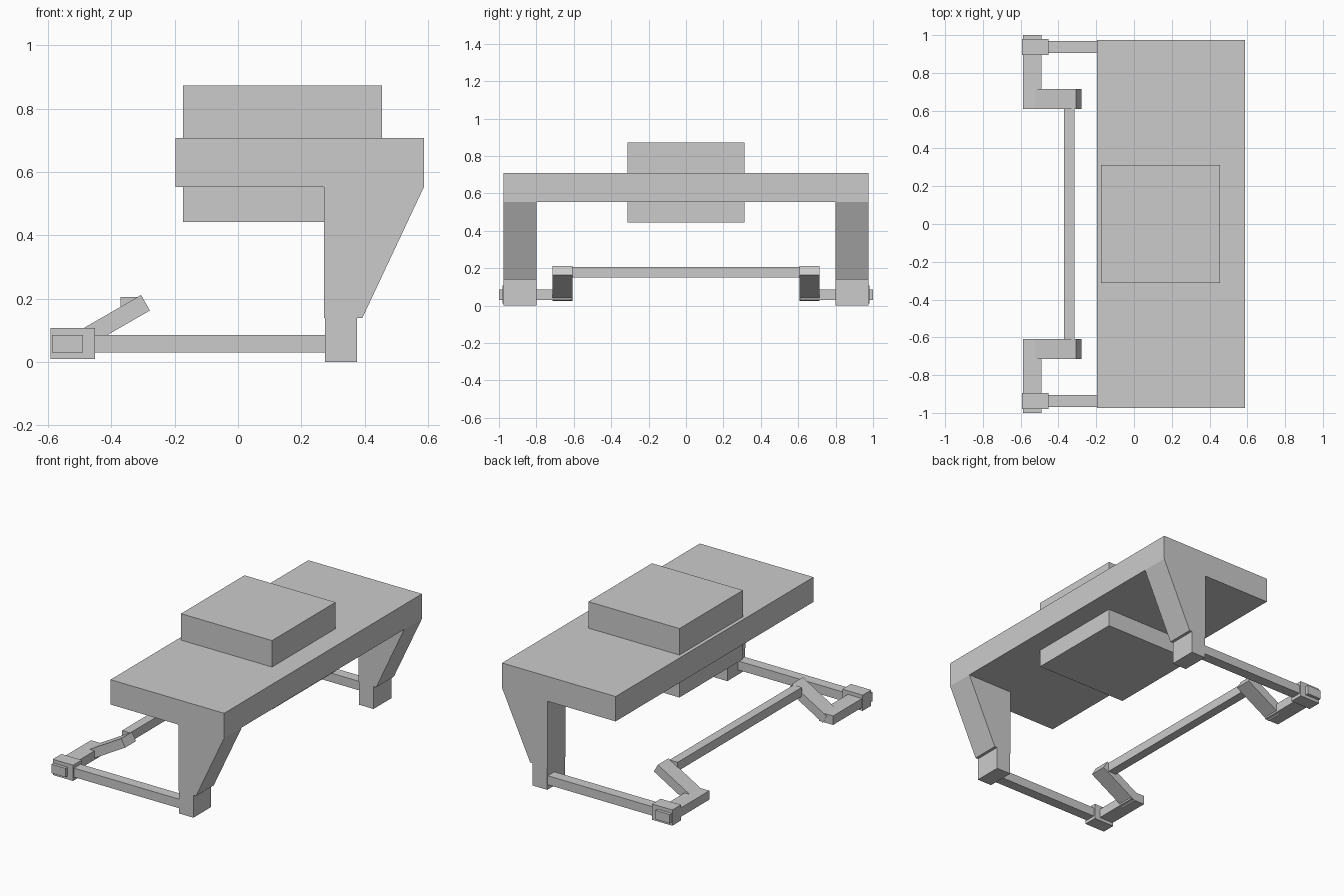
import bpy

if "Cube" in bpy.data.objects:
    bpy.data.objects.remove(bpy.data.objects["Cube"])


def prism(name, profile, y0, y1):
    """Extrude an x-z profile from y0 to y1."""
    n = len(profile)
    verts = [(x, y, z) for y in (y0, y1) for x, z in profile]
    faces = [tuple(range(n)), tuple(reversed(range(n, 2 * n)))]
    faces += [(i, i + n, (i + 1) % n + n, (i + 1) % n) for i in range(n)]
    mesh = bpy.data.meshes.new(name)
    mesh.from_pydata(verts, [], faces)
    obj = bpy.data.objects.new(name, mesh)
    bpy.context.collection.objects.link(obj)
    return obj


def box(name, x, y, z):
    return prism(name, [(x[0], z[0]), (x[1], z[0]), (x[1], z[1]), (x[0], z[1])], *y)


def mirrored(obj):
    """Repeat a side part across the y = 0 plane."""
    mod = obj.modifiers.new("Mirror", 'MIRROR')
    mod.use_axis = (False, True, False)
    return obj


# Central body: wide slab with a block passing through it
box("top_slab", (-0.197, 0.587), (-0.975, 0.975), (0.553, 0.708))
box("center_block", (-0.174, 0.454), (-0.313, 0.313), (0.443, 0.873))

# Tapered legs and their feet
leg_profile = [(0.272, 0.14), (0.393, 0.14), (0.587, 0.553), (0.272, 0.553)]
mirrored(prism("leg", leg_profile, 0.80, 0.975))
mirrored(box("foot", (0.275, 0.375), (0.80, 0.975), (0.0, 0.14)))

# Long side arms ending in clamp blocks
mirrored(box("side_arm", (-0.50, 0.28), (0.905, 0.97), (0.03, 0.086)))
mirrored(box("clamp_block", (-0.592, -0.452), (0.895, 0.98), (0.01, 0.108)))

# Cross pins through the clamps, cranked links and the rod joining them
mirrored(box("cross_pin", (-0.588, -0.49), (0.61, 1.0), (0.03, 0.086)))
link_profile = [(-0.517, 0.025), (-0.278, 0.163), (-0.306, 0.212), (-0.545, 0.074)]
mirrored(prism("crank_link", link_profile, 0.608, 0.714))
box("tie_rod", (-0.371, -0.315), (-0.612, 0.612), (0.15, 0.206))
